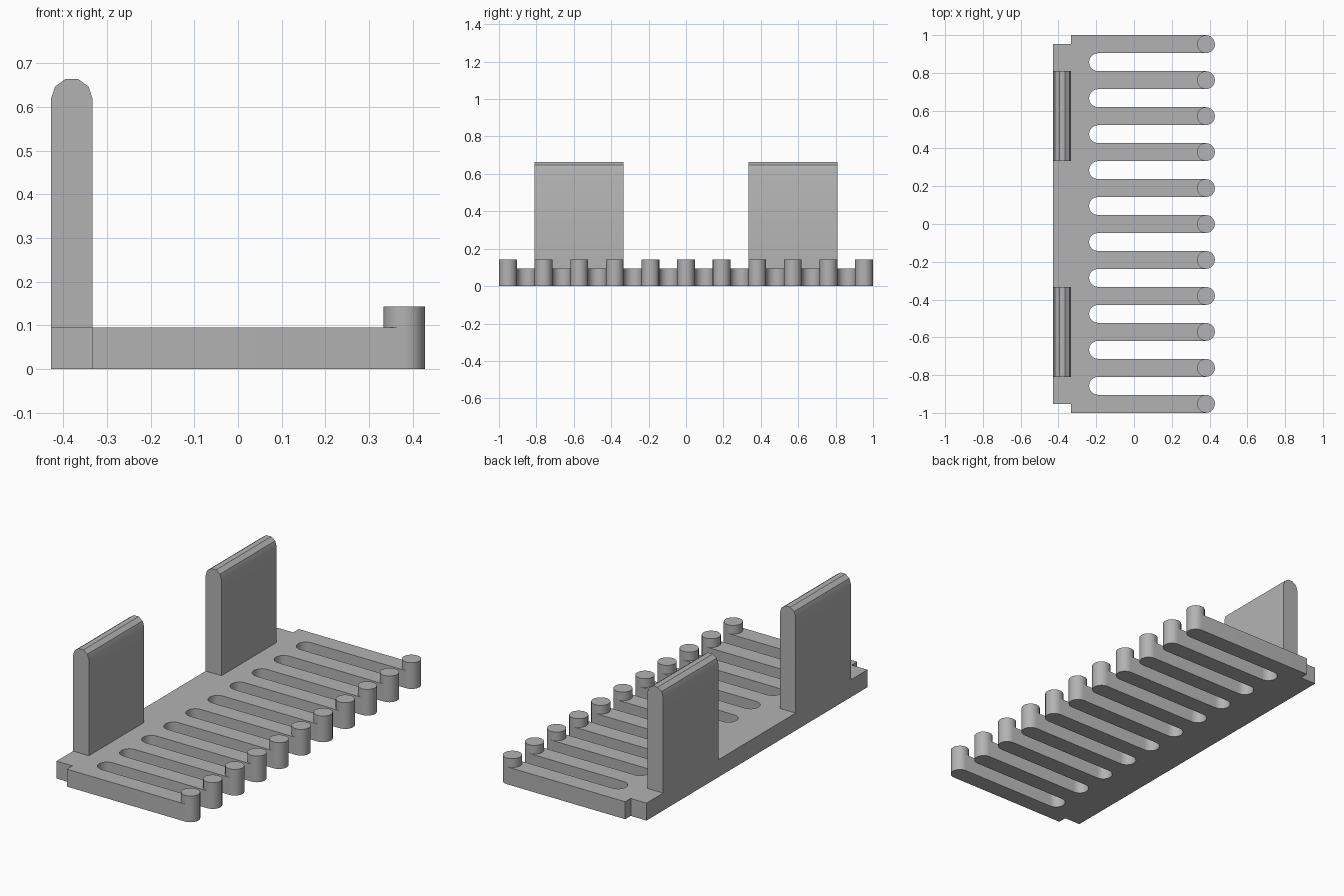
import bpy, bmesh, math
from mathutils import Vector

cube = bpy.data.objects.get("Cube")
if cube:
    bpy.data.objects.remove(cube)

R = 0.0476            # finger radius
PITCH = 4 * R         # finger spacing
COUNT = 11
BACK, STEP, TIP, ROOT = -9 * R, -7 * R, 8 * R, -4 * R
THICK, PEG_TOP = 2 * R, 3 * R

grey = bpy.data.materials.new("grey plastic")
grey.use_nodes = True
grey.diffuse_color = (0.45, 0.45, 0.45, 1)
grey.node_tree.nodes["Principled BSDF"].inputs["Base Color"].default_value = (0.45, 0.45, 0.45, 1)


def arc(a, b, start, end, steps):
    """Points on an arc of radius R around (a, b), angles in degrees."""
    angles = [math.radians(start + (end - start) * i / steps) for i in range(steps + 1)]
    return [(a + R * math.cos(t), b + R * math.sin(t)) for t in angles]


def extrude(name, points, offset):
    """Close a 3D outline into a face and extrude it into a solid."""
    bm = bmesh.new()
    face = bm.faces.new([bm.verts.new(p) for p in points])
    result = bmesh.ops.extrude_face_region(bm, geom=[face])
    moved = [v for v in result["geom"] if isinstance(v, bmesh.types.BMVert)]
    bmesh.ops.translate(bm, verts=moved, vec=Vector(offset))
    bmesh.ops.recalc_face_normals(bm, faces=bm.faces)
    mesh = bpy.data.meshes.new(name)
    bm.to_mesh(mesh)
    bm.free()
    mesh.materials.append(grey)
    obj = bpy.data.objects.new(name, mesh)
    bpy.context.collection.objects.link(obj)
    bpy.ops.object.select_all(action="DESELECT")
    obj.select_set(True)
    bpy.context.view_layer.objects.active = obj
    bpy.ops.object.shade_smooth_by_angle(angle=math.radians(30))
    return obj


finger_y = [(i - (COUNT - 1) / 2) * PITCH for i in range(COUNT)]
y_min, y_max = finger_y[0], finger_y[-1]

# Comb plate: stepped spine, round fingertips and round slot roots
outline = [(BACK, y_max), (BACK, y_min), (STEP, y_min), (STEP, y_min - R)]
for i, y in enumerate(finger_y):
    outline += arc(TIP, y, -90, 90, 10)
    if i < COUNT - 1:
        outline += arc(ROOT, y + PITCH / 2, 270, 90, 10)
outline += [(STEP, y_max + R), (STEP, y_max)]
extrude("comb_plate", [(x, y, 0) for x, y in outline], (0, 0, THICK))

# Round pegs on the fingertips
for i, y in enumerate(finger_y):
    ring = arc(TIP, y, 0, 360, 20)[:-1]
    extrude(f"finger_peg_{i + 1}", [(x, py, THICK) for x, py in ring], (0, 0, PEG_TOP - THICK))

# Two upright tabs with faceted rounded tops
for side, start in (("front", -17 * R), ("back", 7 * R)):
    profile = [(BACK, THICK), (STEP, THICK)] + arc(BACK + R, 13 * R, 0, 180, 5)
    extrude(f"{side}_tab", [(x, start, z) for x, z in profile], (0, 10 * R, 0))
